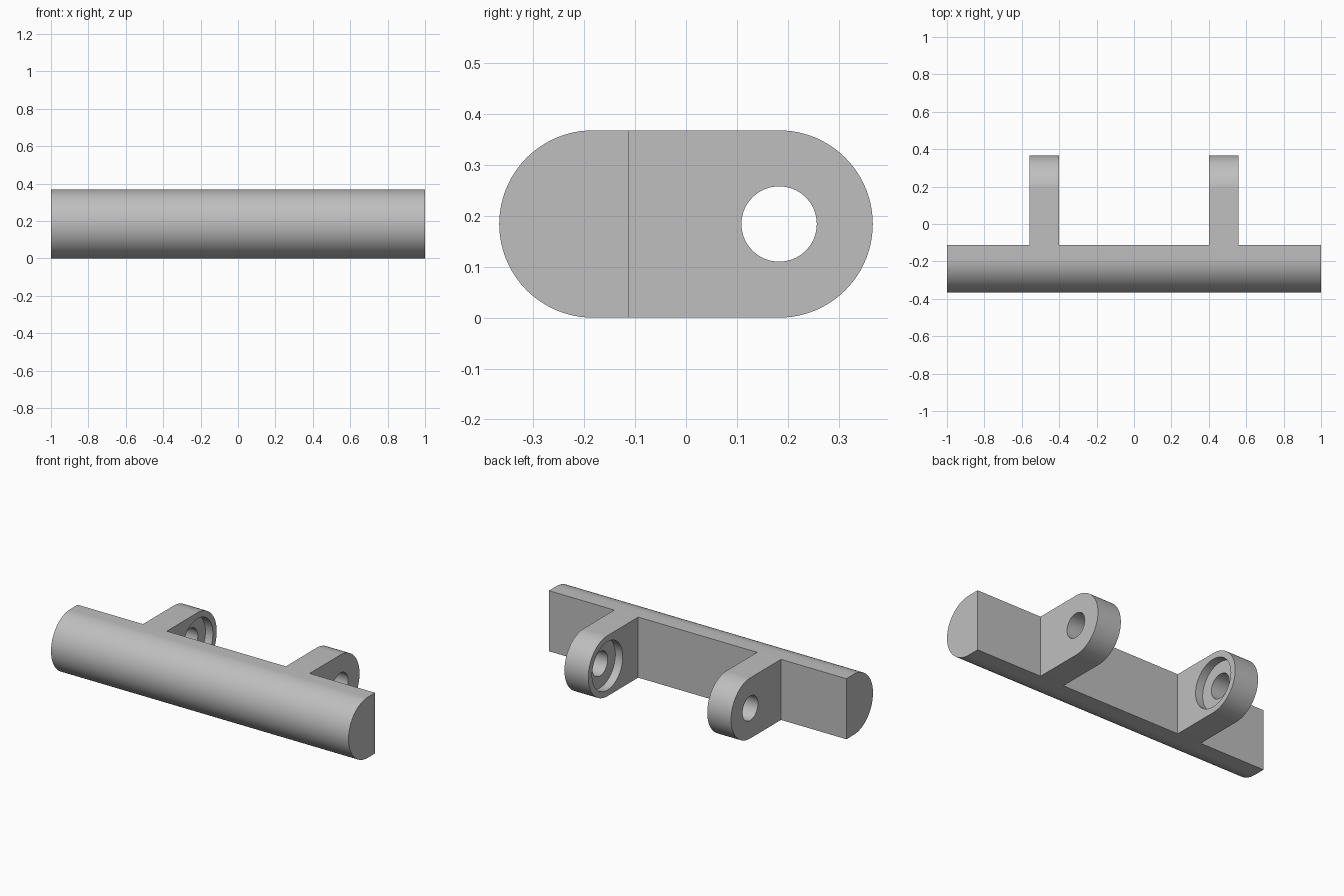
import bpy
import bmesh
from math import sin, cos, pi, radians
from mathutils import Matrix

cube = bpy.data.objects.get("Cube")
if cube:
    bpy.data.objects.remove(cube, do_unlink=True)

R = 0.184            # radius of the rounded bar front and lug ends
JOINT_Y = -0.112     # flat back of the bar
END_Y = 0.183        # pivot centre of the lugs
LUG_IN, LUG_OUT = 0.40, 0.56
BORE_R, RECESS_R, RECESS_DEPTH = 0.074, 0.147, 0.05

grey = bpy.data.materials.new("plain grey")
grey.use_nodes = True
colour = (0.52, 0.52, 0.52, 1)
grey.diffuse_color = colour
grey.node_tree.nodes["Principled BSDF"].inputs["Base Color"].default_value = colour


def make_object(name, bm):
    bmesh.ops.recalc_face_normals(bm, faces=bm.faces)
    mesh = bpy.data.meshes.new(name)
    bm.to_mesh(mesh)
    bm.free()
    mesh.materials.append(grey)
    obj = bpy.data.objects.new(name, mesh)
    bpy.context.collection.objects.link(obj)
    return obj


def rounded_prism(name, centre_y, direction, x0, x1, steps=48):
    """Half-round profile closed by the flat joint plane, extruded along x."""
    profile = [(JOINT_Y, 0), (JOINT_Y, 2 * R)]
    for i in range(steps + 1):
        a = pi / 2 - pi * i / steps
        profile.append((centre_y + direction * R * cos(a), R + R * sin(a)))
    bm = bmesh.new()
    face = bm.faces.new([bm.verts.new((x0, y, z)) for y, z in profile])
    grown = bmesh.ops.extrude_face_region(bm, geom=[face])["geom"]
    verts = [g for g in grown if isinstance(g, bmesh.types.BMVert)]
    bmesh.ops.translate(bm, verts=verts, vec=(x1 - x0, 0, 0))
    return make_object(name, bm)


def drill(target, radius, x0, x1):
    """Cut a round hole along x through the pivot centre."""
    bm = bmesh.new()
    place = Matrix.Translation(((x0 + x1) / 2, END_Y, R)) @ Matrix.Rotation(pi / 2, 4, "Y")
    bmesh.ops.create_cone(bm, cap_ends=True, segments=64, radius1=radius,
                          radius2=radius, depth=abs(x1 - x0), matrix=place)
    cutter = make_object("hole_cutter", bm)
    cutter.hide_render = True
    mod = target.modifiers.new("hole", "BOOLEAN")
    mod.operation = "DIFFERENCE"
    mod.solver = "EXACT"
    mod.object = cutter
    activate(target)
    bpy.ops.object.modifier_apply(modifier=mod.name)
    bpy.data.objects.remove(cutter, do_unlink=True)


def activate(obj):
    bpy.ops.object.select_all(action="DESELECT")
    obj.select_set(True)
    bpy.context.view_layer.objects.active = obj


# Half-round bar
parts = [rounded_prism("bar", -END_Y, -1, -1, 1)]

# Mirrored lugs with a through bore and a recess on the inner face
for name, side in (("left_lug", 1), ("right_lug", -1)):
    lug = rounded_prism(name, END_Y, 1, side * LUG_IN, side * LUG_OUT)
    drill(lug, RECESS_R, side * (LUG_IN - 0.1), side * (LUG_IN + RECESS_DEPTH))
    drill(lug, BORE_R, side * (LUG_IN - 0.1), side * (LUG_OUT + 0.1))
    parts.append(lug)

for part in parts:
    activate(part)
    bpy.ops.object.shade_smooth_by_angle(angle=radians(30))
